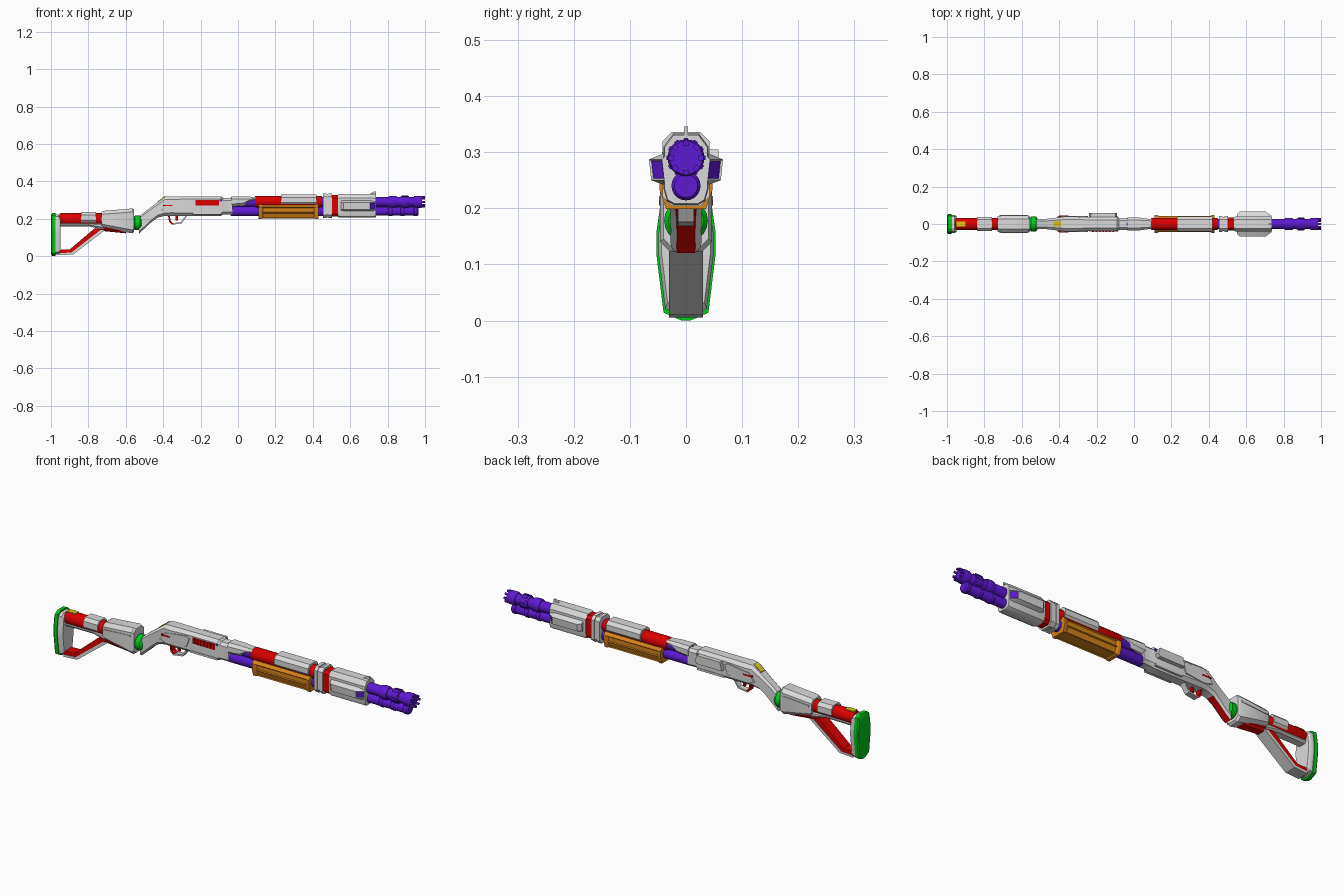
import bpy, bmesh, math
from mathutils import Matrix, Vector

default_cube = bpy.data.objects.get("Cube")
if default_cube:
    bpy.data.objects.remove(default_cube, do_unlink=True)


def material(name, red, green, blue):
    mat = bpy.data.materials.new(name)
    mat.use_nodes = True
    mat.diffuse_color = (red, green, blue, 1)
    mat.node_tree.nodes["Principled BSDF"].inputs["Base Color"].default_value = mat.diffuse_color
    return mat


WHITE = material("light grey", .7, .7, .7)
RED = material("red", .7, 0, 0)
PURPLE = material("purple", .11, .01, .65)
ORANGE = material("orange", .68, .23, .01)
GREEN = material("green", 0, .6, .01)
YELLOW = material("yellow", .75, .6, .01)

BARREL_Z, MAGAZINE_Z = .29, .24
RECEIVER_BASE, RECEIVER_TOP = .216, .32
SIDES = (-1, 1)


def finish(name, bm, *mats):
    bmesh.ops.recalc_face_normals(bm, faces=bm.faces[:])
    mesh = bpy.data.meshes.new(name)
    bm.to_mesh(mesh)
    bm.free()
    obj = bpy.data.objects.new(name, mesh)
    bpy.context.collection.objects.link(obj)
    for mat in mats:
        mesh.materials.append(mat)
    bpy.ops.object.select_all(action='DESELECT')
    obj.select_set(True)
    bpy.context.view_layer.objects.active = obj
    bpy.ops.object.shade_smooth_by_angle(angle=math.radians(32))
    return obj


def skin(rings):
    """Bridge closed rings of points and cap both ends."""
    bm = bmesh.new()
    rows = [[bm.verts.new(point) for point in ring] for ring in rings]
    for near, far in zip(rows, rows[1:]):
        for i in range(len(near)):
            bm.faces.new((near[i - 1], near[i], far[i], far[i - 1]))
    bm.faces.new(rows[0])
    bm.faces.new(rows[-1])
    bmesh.ops.recalc_face_normals(bm, faces=bm.faces[:])
    return bm


def mirrored(x, half, scale=1, middle=0):
    """Full cross-section at x from its half, scaled about a middle height."""
    side = [(y * scale, middle + (z - middle) * scale) for y, z in half]
    return [(x, y, z) for y, z in side] + [(x, -y, z) for y, z in reversed(side)]


def chamfered(x, bottom, top, width):
    """Rectangle with its four corners cut off."""
    cut = min(width, top - bottom) * .4
    return mirrored(x, [(width - cut, top), (width, top - cut),
                        (width, bottom + cut), (width - cut, bottom)])


def loft(name, mat, *stations):
    return finish(name, skin([chamfered(*station) for station in stations]), mat)


def block(name, mat, start, end, *size):
    return loft(name, mat, (start, *size), (end, *size))


def tube(name, mat, height, start, end, radius, lip=.9):
    """Round bar along x whose ends narrow to a lip."""
    edge = min(.01, (end - start) / 4)
    profile = ((start, lip), (start + edge, 1), (end - edge, 1), (end, lip))
    circle = [Vector((0, math.cos(a), math.sin(a)))
              for a in (math.tau * i / 20 for i in range(20))]
    rings = [[Vector((x, 0, height)) + point * radius * factor for point in circle]
             for x, factor in profile]
    return finish(name, skin(rings), mat)


def slab(name, mat, inner, outer, *outline):
    """Outline in x and z, extruded across y."""
    return finish(name, skin([[(x, y, z) for x, z in outline] for y in (inner, outer)]), mat)


def box(name, mat, start, end, inner, outer, bottom, top):
    return slab(name, mat, inner, outer,
                (start, bottom), (end, bottom), (end, top), (start, top))


# Butt pad and the paler plate in front of it
pad = [(.025, .23), (.044, .218), (.053, .155), (.053, .12), (.04, .014), (.008, 0)]


def butt_layer(name, mat, *steps):
    return finish(name, skin([mirrored(x, pad, scale, .115) for x, scale in steps]), mat)


butt_layer("butt_pad", GREEN, (-1, .9), (-.994, 1), (-.976, 1))
butt_layer("butt_plate", WHITE, (-.976, .93), (-.96, .93), (-.95, .82))

# Stock tube, collar, spine and cheek box
tube("stock_tube", RED, .197, -.955, -.72, .033)
block("stock_collar", WHITE, -.84, -.76, .175, .235, .038)
loft("stock_spine", WHITE, (-.955, .158, .18, .026), (-.8, .16, .18, .026), (-.72, .142, .18, .03))
loft("stock_box", WHITE, (-.73, .158, .236, .04), (-.72, .152, .242, .044),
     (-.565, .122, .255, .046), (-.555, .13, .25, .04))
loft("stock_box_inlay", RED, (-.72, .134, .17, .03), (-.6, .122, .17, .03))
for side in SIDES:
    slab("stock_side_rib", WHITE, side * .04, side * .048,
         (-.72, .205), (-.57, .214), (-.57, .222), (-.72, .212))
box("stock_marker", YELLOW, -.95, -.9, -.013, .013, .22, .232)

# Lower strut with a pale skid beneath it
slab("strut", RED, -.028, .028, (-.765, .15), (-.72, .142), (-.885, .02),
     (-.955, .015), (-.955, .034), (-.9, .036))
slab("strut_skid", WHITE, -.03, .03, (-.735, .14), (-.71, .14), (-.88, .01),
     (-.955, .005), (-.955, .016), (-.89, .02))

# Joint between stock and grip
tube("stock_joint", GREEN, .178, -.56, -.515, .039, lip=.8)

# Grip flowing into the receiver, with a red underside on the grip
stations = [(-.53, .12, .19, .026), (-.52, .13, .22, .028), (-.5, .147, .236, .027),
            (-.465, .18, .262, .028), (-.43, .206, .288, .032),
            (-.39, RECEIVER_BASE, .318, .037), (-.36, RECEIVER_BASE, RECEIVER_TOP, .041),
            (-.25, RECEIVER_BASE, RECEIVER_TOP, .037), (-.09, RECEIVER_BASE, RECEIVER_TOP, .037),
            (-.08, .222, .312, .033), (-.03, .222, .312, .033)]
bm = skin([chamfered(*station) for station in stations])
for face in bm.faces:
    center = face.calc_center_median()
    if face.normal.z < -.5 and center.x < -.42 and abs(center.y) < .005:
        face.material_index = 1
finish("grip_and_receiver", bm, WHITE, RED)
slab("receiver_marker", YELLOW, -.013, .013,
     (-.43, .286), (-.39, .316), (-.39, .322), (-.43, .292))
for side in SIDES:
    slab("receiver_side_panel", WHITE, side * .03, side * .043, (-.41, .245), (-.38, .285),
         (-.26, .3), (-.245, .29), (-.26, .245), (-.36, .232))
    box("receiver_slot", RED, -.4, -.35, side * .036, side * .0445, .267, .274)
    box("receiver_pin", PURPLE, -.1, -.086, side * .03, side * .039, .293, .302)
    box("receiver_lower_rail", WHITE, -.24, -.09, side * .03, side * .04, .222, .232)

# Slatted vent on one side, bolt cover on the other
vent_start, vent_end, slat_count = -.228, -.102, 7
box("vent_panel", RED, vent_start, vent_end, -.039, -.03, .27, .3)
pitch = (vent_end - vent_start) / slat_count
for i in range(slat_count):
    start = vent_start + pitch * (i + .25)
    box("vent_slat", RED, start, start + pitch / 2, -.043, -.035, .273, .297)
slab("bolt_cover", WHITE, .03, .058,
     (-.24, .262), (-.1, .262), (-.09, .275), (-.1, .305), (-.23, .305))

# Trigger and its guard
guard = [(-.375, .22), (-.368, .182), (-.352, .168), (-.3, .176), (-.27, .22)]


def guard_strip(name, mat, path):
    inside = [(x + (-.32 - x) / 6, z + (.22 - z) / 6) for x, z in reversed(path)]
    slab(name, mat, -.014, .014, *path, *inside)


guard_strip("guard_rear", RED, guard[:3])
guard_strip("guard_front", WHITE, guard[2:])
box("trigger", RED, -.335, -.322, -.006, .006, .19, .22)

# Barrel, magazine tube, sleeve and heat shield
tube("barrel", PURPLE, BARREL_Z, -.04, .96, .026)
tube("magazine_tube", PURPLE, MAGAZINE_Z, -.04, .95, .023)
tube("magazine_jacket", PURPLE, MAGAZINE_Z, -.04, .5, .026)
loft("barrel_sleeve", WHITE, (-.036, .264, .32, .036), (.03, .27, .32, .034),
     (.06, .288, .318, .03), (.1, .298, .316, .024))
tube("barrel_jacket", RED, BARREL_Z, .09, .45, .033)
block("heat_shield", WHITE, .23, .42, .272, .331, .04)

# Pump with flared ends and recessed panels
pump_half = [(.032, .275), (.045, .262), (.045, .232), (.034, .2)]
bm = skin([mirrored(.27 + side * offset, pump_half, scale, MAGAZINE_Z) for side, offset, scale in
           ((-1, .16, 1.04), (-1, .145, 1.04), (-1, .14, .98),
            (1, .14, .98), (1, .145, 1.04), (1, .16, 1.04))])
panels = [face for face in bm.faces if face.calc_area() > .005
          and (face.normal.z < -.9 or abs(face.normal.y) > .85)]
bmesh.ops.inset_individual(bm, faces=panels, thickness=.006, depth=-.004)
finish("pump", bm, ORANGE)

# Clamp with two ridges around a red core
block("clamp_core", RED, .46, .545, .212, .326, .035)
block("clamp_band", WHITE, .457, .501, .208, .332, .038)
for start in (.455, .485):
    block("clamp_ridge", WHITE, start, start + .018, .204, .336, .042)

# Muzzle shroud, side fins with purple front panels, and front sight
hood = [(.023, .333), (.04, .31), (.04, .235), (.034, .213), (.022, .206)]
finish("muzzle_shroud", skin([mirrored(x, hood, scale, .27) for x, scale in
                              ((.535, .95), (.545, 1), (.725, 1), (.738, .96))]), WHITE)
for side in SIDES:
    bm = skin([[(x, side * .03, .302), (x, side * reach, .287),
                (x, side * (reach - .004), .25), (x, side * .03, .238)]
               for x, reach in ((.55, .05), (.565, .066), (.705, .066), (.736, .043))])
    bm.normal_update()
    front = [face for face in bm.faces
             if .3 < face.normal.x < .9 and face.normal.y * side > .3]
    bmesh.ops.inset_individual(bm, faces=front, thickness=.004, depth=-.003)
    for face in front:
        face.material_index = 1
    finish("shroud_fin", bm, WHITE, PURPLE)
slab("front_sight", WHITE, -.004, .004, (.7, .33), (.738, .33), (.738, .346), (.727, .346))

# Stepped collars on the twin muzzles
for center in (.83, .895, .965):
    tube("upper_muzzle_collar", PURPLE, BARREL_Z, center - .025, center + .02, .033)
    tube("lower_muzzle_collar", PURPLE, MAGAZINE_Z, center - .03, center, .026, lip=.8)


def muzzle_ribs(name, count, start, end, inner, outer, half_width):
    """Small bars repeated around the upper muzzle."""
    corners = [(inner, -half_width), (outer, -half_width), (outer, half_width), (inner, half_width)]
    for i in range(count):
        turn = Matrix.Rotation(math.tau * i / count, 3, 'X')
        rings = [[turn @ Vector((x, y, z)) + Vector((0, 0, BARREL_Z)) for y, z in corners]
                 for x in (start, end)]
        finish(name, skin(rings), PURPLE)


muzzle_ribs("muzzle_tooth", 8, .97, 1, .022, .031, .005)
muzzle_ribs("muzzle_ridge", 12, .878, .91, .028, .035, .004)
